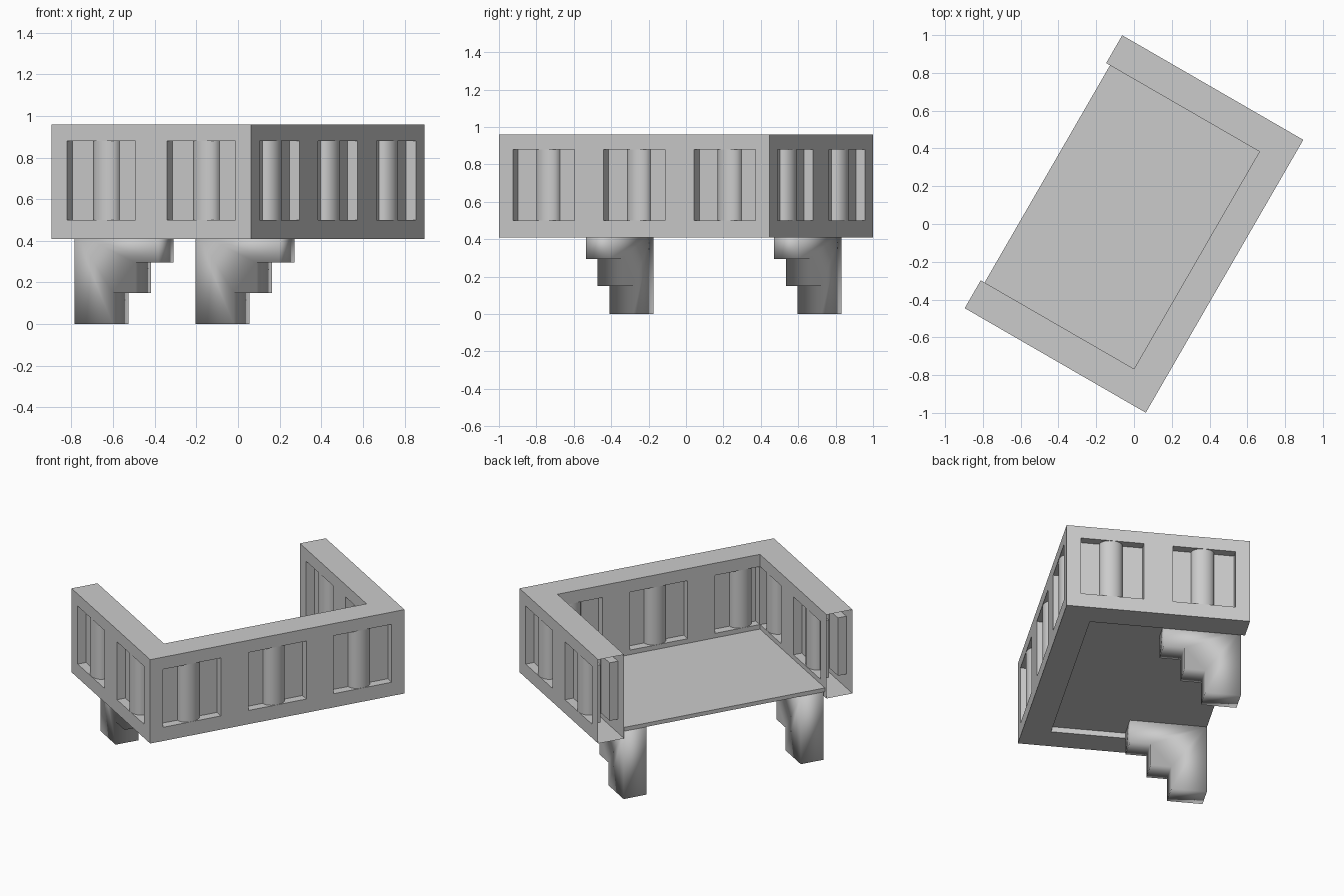
import bpy, bmesh
from math import pi, cos, sin, radians

if "Cube" in bpy.data.objects:
    bpy.data.objects.remove(bpy.data.objects["Cube"])

# Built in a local frame (x along the long wall, +y the open side), then turned 60 degrees
TURN = radians(60)
HX, HY, T = 0.834, 0.5535, 0.17      # half length, half depth, wall thickness
Z0, Z1 = 0.41, 0.96                  # wall bottom and top
WIN, WZ0, WZ1, DEEP = 0.19, 0.5, 0.88, 0.055   # window half width, heights, recess depth
R = 0.07                             # baluster half width
IX, IY = HX - T, -HY + T             # inner wall faces


def add_object(name, bm):
    bmesh.ops.recalc_face_normals(bm, faces=bm.faces[:])
    mesh = bpy.data.meshes.new(name)
    bm.to_mesh(mesh)
    bm.free()
    ob = bpy.data.objects.new(name, mesh)
    bpy.context.collection.objects.link(ob)
    return ob


def prism(bm, pts, move):
    face = bm.faces.new([bm.verts.new(p) for p in pts])
    ext = bmesh.ops.extrude_face_region(bm, geom=[face])
    verts = [g for g in ext["geom"] if isinstance(g, bmesh.types.BMVert)]
    bmesh.ops.translate(bm, verts=verts, vec=move)


def box(bm, x0, x1, y0, y1, z0, z1):
    prism(bm, [(x0, y0, z0), (x1, y0, z0), (x1, y1, z0), (x0, y1, z0)], (0, 0, z1 - z0))


# U-shaped wall
bm = bmesh.new()
outline = [(-HX, HY), (-HX, -HY), (HX, -HY), (HX, HY), (IX, HY), (IX, IY), (-IX, IY), (-IX, HY)]
prism(bm, [(x, y, Z0) for x, y in outline], (0, 0, Z1 - Z0))
wall = add_object("parapet_wall", bm)

# Window recesses (cutter) and half-round balusters on both sides of every wall
cut = bmesh.new()
bal = bmesh.new()
E = 0.02


def baluster(cx, cy, nx, ny):
    pts = []
    for i in range(13):
        a = pi * i / 12
        along, out = R * cos(a), (DEEP - 0.001) * sin(a)
        if i in (0, 12):
            out = -0.004
        pts.append((cx + nx * out - ny * along, cy + ny * out + nx * along, WZ0 - 0.002))
    prism(bal, pts, (0, 0, WZ1 - WZ0 + 0.004))


for c in (-0.56, 0, 0.56):
    box(cut, c - WIN, c + WIN, -HY - E, -HY + DEEP, WZ0, WZ1)
    a, b = max(c - WIN, -IX + 0.002), min(c + WIN, IX - 0.002)
    box(cut, a, b, IY - DEEP, IY + E * 0.05, WZ0, WZ1)
    baluster(c, -HY + DEEP, 0, -1)
    baluster(c, IY - DEEP, 0, 1)
for s in (-1, 1):
    for c in (-0.277, 0.277):
        x0, x1 = sorted((s * (HX + E), s * (HX - DEEP)))
        box(cut, x0, x1, c - WIN, c + WIN, WZ0, WZ1)
        x0, x1 = sorted((s * (IX + DEEP), s * (IX - E * 0.05)))
        box(cut, x0, x1, max(c - WIN, IY + 0.002), c + WIN, WZ0, WZ1)
        baluster(s * (HX - DEEP), c, s, 0)
        baluster(s * (IX + DEEP), c, -s, 0)

cutter = add_object("window_cutter", cut)
cutter.hide_render = True
mod = wall.modifiers.new("windows", "BOOLEAN")
mod.operation = "DIFFERENCE"
mod.solver = "EXACT"
mod.object = cutter
bpy.context.view_layer.update()
dg = bpy.context.evaluated_depsgraph_get()
new_mesh = bpy.data.meshes.new_from_object(wall.evaluated_get(dg))
wall.modifiers.clear()
wall.data = new_mesh
bpy.data.objects.remove(cutter)

# The wall ends are open and hollow
bm = bmesh.new()
bm.from_mesh(wall.data)
ends = [f for f in bm.faces if all(v.co.y > HY - 1e-3 for v in f.verts)]
bmesh.ops.delete(bm, geom=ends, context="FACES")
bm.to_mesh(wall.data)
bm.free()

balusters = add_object("balusters", bal)

# Floor slab, raised slightly above the wall's underside
bm = bmesh.new()
box(bm, -IX, IX, IY, 0.53, 0.445, 0.47)
floor = add_object("floor", bm)

# Two stepped support brackets
profile = [(0.529, 0), (0.315, 0), (0.315, 0.15), (0.19, 0.15),
           (0.19, 0.295), (0.065, 0.295), (0.065, 0.445), (0.529, 0.445)]
brackets = []
for side, cx in (("left", -0.581), ("right", 0.581)):
    bm = bmesh.new()
    prism(bm, [(cx - 0.0745, y, z) for y, z in profile], (0.149, 0, 0))
    brackets.append(add_object("bracket_" + side, bm))

for ob in brackets:
    for p in ob.data.polygons:
        p.use_smooth = True
bpy.ops.object.select_all(action="DESELECT")
balusters.select_set(True)
bpy.context.view_layer.objects.active = balusters
bpy.ops.object.shade_smooth_by_angle(angle=radians(40))

for ob in [wall, balusters, floor] + brackets:
    ob.rotation_euler.z = TURN
